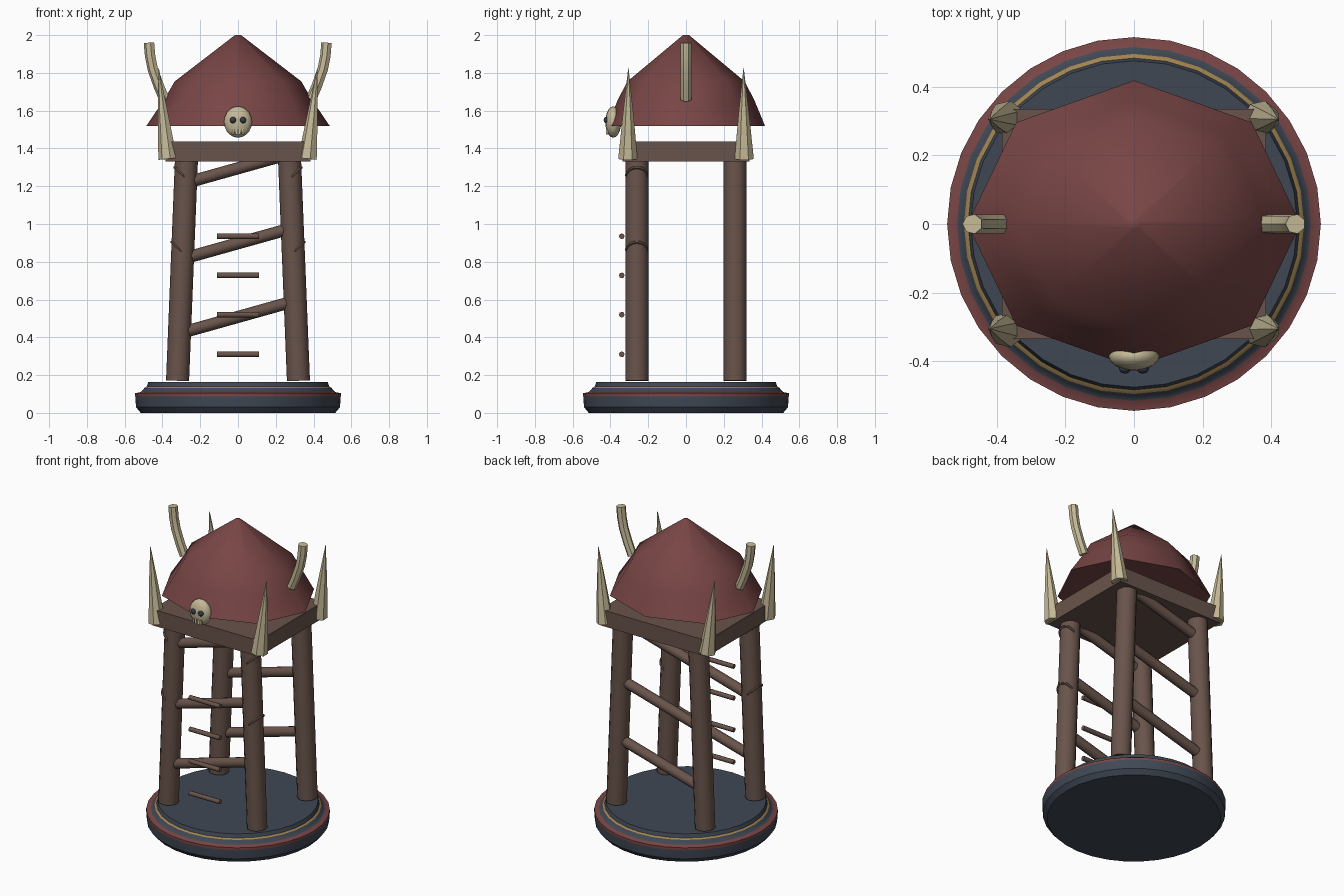
import bpy, bmesh, math
from mathutils import Vector

if "Cube" in bpy.data.objects:
    bpy.data.objects.remove(bpy.data.objects["Cube"])


def mat(name, rgb):
    m = bpy.data.materials.new(name)
    m.diffuse_color = (*rgb, 1)
    m.use_nodes = True
    m.node_tree.nodes["Principled BSDF"].inputs["Base Color"].default_value = m.diffuse_color
    return m


RED = mat("dull_red", (0.19, 0.06, 0.06))
WOOD = mat("brown_wood", (0.14, 0.088, 0.07))
BONE = mat("bone", (0.56, 0.49, 0.31))
SLATE = mat("dark_slate", (0.05, 0.064, 0.088))
GOLD = mat("gold", (0.36, 0.23, 0.08))
DARK = mat("dark_socket", (0.035, 0.042, 0.06))


def finish(name, bm, mats, angle=40):
    bmesh.ops.recalc_face_normals(bm, faces=bm.faces)
    me = bpy.data.meshes.new(name)
    bm.to_mesh(me)
    bm.free()
    ob = bpy.data.objects.new(name, me)
    bpy.context.collection.objects.link(ob)
    for m in mats:
        me.materials.append(m)
    bpy.ops.object.select_all(action='DESELECT')
    ob.select_set(True)
    bpy.context.view_layer.objects.active = ob
    bpy.ops.object.shade_smooth_by_angle(angle=math.radians(angle))
    return ob


def loft(name, rings, mats, angle=40, bands=None):
    """Skin a list of equal-length point rings; bands gives material per band."""
    bm = bmesh.new()
    vs = [[bm.verts.new(p) for p in r] for r in rings]
    n = len(vs[0])
    for i in range(len(vs) - 1):
        for j in range(n):
            k = (j + 1) % n
            f = bm.faces.new((vs[i][j], vs[i][k], vs[i + 1][k], vs[i + 1][j]))
            f.material_index = bands[i] if bands else 0
    bm.faces.new(vs[0])
    bm.faces.new(vs[-1])
    return finish(name, bm, mats, angle)


def ellipse(rx, ry, z, n):
    return [(rx * math.cos(2 * math.pi * i / n), ry * math.sin(2 * math.pi * i / n), z)
            for i in range(n)]


def tube(name, path, radii, m, n=8, angle=50):
    """Round bar along a path, with a radius for each point."""
    path = [Vector(p) for p in path]
    rings = []
    for i, p in enumerate(path):
        d = (path[min(i + 1, len(path) - 1)] - path[max(i - 1, 0)]).normalized()
        u = d.cross(Vector((0, 1, 0)))
        if u.length < 0.1:
            u = d.cross(Vector((1, 0, 0)))
        u.normalize()
        w = d.cross(u)
        rings.append([p + radii[i] * (u * math.cos(a) + w * math.sin(a))
                      for a in (2 * math.pi * j / n for j in range(n))])
    return loft(name, rings, [m], angle)


def box(name, size, loc, m):
    bm = bmesh.new()
    bmesh.ops.create_cube(bm, size=1)
    for v in bm.verts:
        v.co = Vector(a * b for a, b in zip(v.co, size)) + Vector(loc)
    return finish(name, bm, [m])


def ball(name, radii, loc, m, u=16, v=10):
    bm = bmesh.new()
    bmesh.ops.create_uvsphere(bm, u_segments=u, v_segments=v, radius=1)
    for p in bm.verts:
        p.co = Vector(a * b for a, b in zip(p.co, radii)) + Vector(loc)
    return finish(name, bm, [m])


def leg_x(z):
    return 0.32 - 0.047 * (z - 0.17) / 1.17


# round stepped base with red and gold bands
profile = [(0.515, 0), (0.54, 0.03), (0.544, 0.088), (0.544, 0.104), (0.515, 0.11),
           (0.50, 0.125), (0.495, 0.133), (0.483, 0.14), (0.475, 0.163)]
loft("base", [ellipse(r, r, z, 32) for r, z in profile], [SLATE, RED, GOLD], 35,
     [0, 0, 1, 1, 0, 0, 2, 0])

# legs, corner spikes and rope rings
for sx in (-1, 1):
    for sy in (-1, 1):
        tube("leg", [(sx * leg_x(0.17), sy * 0.26, 0.17), (sx * leg_x(1.35), sy * 0.26, 1.35)],
             [0.061, 0.061], WOOD, 12)
        tube("corner_spike", [(sx * 0.37, sy * 0.308, 1.345), (sx * 0.397, sy * 0.306, 1.59),
                              (sx * 0.42, sy * 0.305, 1.825)],
             [0.052, 0.028, 0.001], BONE, 7)
    for z in (0.865, 1.26):
        c, t = leg_x(z) + 0.02, 0.707
        bm = bmesh.new()
        grid = []
        for i in range(16):
            a = 2 * math.pi * i / 16
            ring = []
            for j in range(6):
                b = 2 * math.pi * j / 6
                r, h = 0.055 + 0.008 * math.cos(b), 0.008 * math.sin(b)
                x, y = r * math.cos(a), r * math.sin(a)
                ring.append(bm.verts.new((sx * (c + t * (x - h)), y - 0.26, z + t * (x + h))))
            grid.append(ring)
        for i in range(16):
            for j in range(6):
                p, q, k = grid[i], grid[(i + 1) % 16], (j + 1) % 6
                bm.faces.new((p[j], q[j], q[k], p[k]))
        finish("leg_rope", bm, [WOOD])

# diagonal braces on the front and back
for sy in (-1, 1):
    for zc in (0.508, 0.898, 1.295):
        x = leg_x(zc) - 0.045
        tube("brace", [(-x, sy * 0.265, zc - 0.28 * x), (x, sy * 0.265, zc + 0.28 * x)],
             [0.032, 0.032], WOOD, 10)

# ladder rungs
for z in (0.31, 0.52, 0.728, 0.935):
    tube("ladder_rung", [(-0.11, -0.34, z), (0.11, -0.34, z)], [0.015, 0.015], WOOD, 8)

# platform
box("platform", (0.77, 0.67, 0.105), (0, 0, 1.383), WOOD)

# eight-sided roof
roof = [(0.485, 0.418, 1.52), (0.39, 0.36, 1.66), (0.335, 0.31, 1.755), (0.016, 0.016, 2.0)]
loft("roof", [ellipse(rx, ry, z, 8) for rx, ry, z in roof], [RED], 50)

# roof horns
for sx in (-1, 1):
    tube("roof_horn", [(sx * 0.388, 0, 1.66), (sx * 0.418, 0, 1.73), (sx * 0.45, 0, 1.82),
                       (sx * 0.464, 0, 1.89), (sx * 0.47, 0, 1.96)],
         [0.029] * 5, BONE, 7)

# skull with eye sockets and teeth
ball("skull", (0.074, 0.042, 0.083), (0, -0.385, 1.54), BONE)
for sx in (-1, 1):
    ball("eye_socket", (0.018, 0.016, 0.018), (sx * 0.026, -0.42, 1.55), DARK, 10, 6)
for i in range(4):
    box("tooth", (0.011, 0.012, 0.03), ((i - 1.5) * 0.017, -0.418, 1.49), BONE)
for i in range(3):
    box("tooth_gap", (0.004, 0.009, 0.026), ((i - 1) * 0.017, -0.418, 1.49), DARK)
